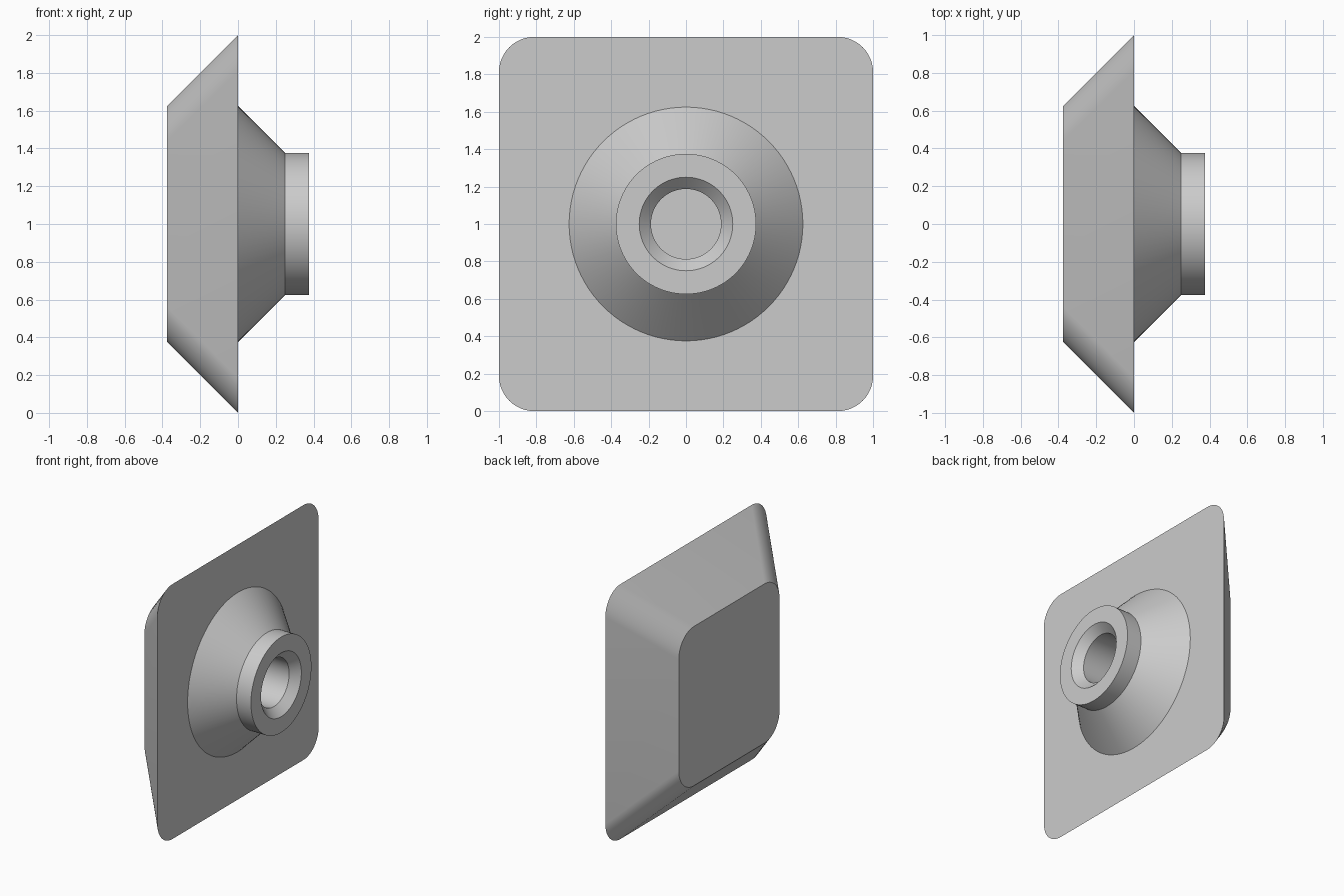
import bpy, bmesh, math

cube = bpy.data.objects.get("Cube")
if cube:
    bpy.data.objects.remove(cube, do_unlink=True)

grey = bpy.data.materials.new("light grey")
grey.use_nodes = True
colour = (0.6, 0.6, 0.6, 1)
grey.diffuse_color = colour
grey.node_tree.nodes["Principled BSDF"].inputs["Base Color"].default_value = colour


def finish(bm, name):
    """Turn a bmesh into a grey object with smooth curves and sharp edges."""
    bmesh.ops.recalc_face_normals(bm, faces=bm.faces)
    mesh = bpy.data.meshes.new(name)
    bm.to_mesh(mesh)
    bm.free()
    obj = bpy.data.objects.new(name, mesh)
    bpy.context.collection.objects.link(obj)
    mesh.materials.append(grey)
    bpy.ops.object.select_all(action='DESELECT')
    obj.select_set(True)
    bpy.context.view_layer.objects.active = obj
    bpy.ops.object.shade_smooth_by_angle(angle=math.radians(30))
    return obj


def rounded_square(bm, x, half, radius, steps=12):
    """Ring of vertices around a rounded square facing along x."""
    ring = []
    for corner in range(4):
        mid = math.radians(45 + 90 * corner)
        cy = math.copysign(half - radius, math.cos(mid))
        cz = math.copysign(half - radius, math.sin(mid))
        for i in range(steps + 1):
            a = math.pi / 2 * (corner + i / steps)
            ring.append(bm.verts.new((x, cy + radius * math.cos(a),
                                      1 + cz + radius * math.sin(a))))
    return ring


def bridge(bm, a, b):
    for i in range(len(a)):
        j = (i + 1) % len(a)
        bm.faces.new((a[i], a[j], b[j], b[i]))


# Tapered plate with rounded corners
bm = bmesh.new()
wide = rounded_square(bm, 0, 1, 0.1875)
narrow = rounded_square(bm, -0.375, 0.625, 0.1875)
bridge(bm, wide, narrow)
bm.faces.new(wide)
bm.faces.new(narrow)
finish(bm, "tapered_plate")

# Hub: cone, collar, chamfered bore; the plate face closes the bore
profile = [(0, 0.625), (0.25, 0.375), (0.375, 0.375),
           (0.375, 0.25), (0.3125, 0.1875), (0, 0.1875)]
segments = 96
bm = bmesh.new()
rings = []
for x, r in profile:
    angles = [2 * math.pi * i / segments for i in range(segments)]
    rings.append([bm.verts.new((x, r * math.cos(a), 1 + r * math.sin(a)))
                  for a in angles])
for a, b in zip(rings, rings[1:] + rings[:1]):
    bridge(bm, a, b)
finish(bm, "hub")
